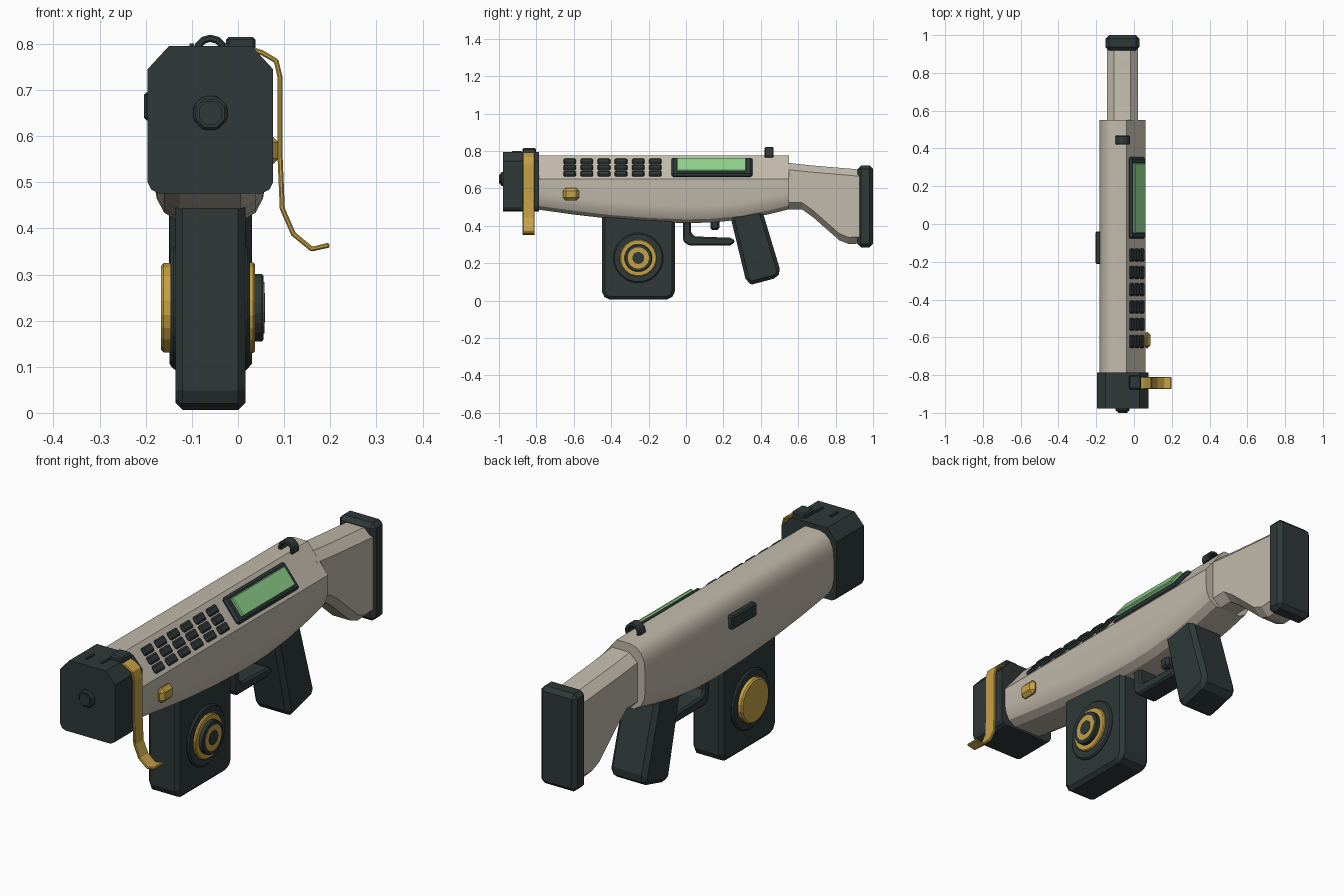
import bpy, bmesh, math
from mathutils import Vector

cube = bpy.data.objects.get("Cube")
if cube:
    bpy.data.objects.remove(cube)


def material(name, rgb):
    m = bpy.data.materials.new(name)
    m.use_nodes = True
    m.diffuse_color = (*rgb, 1)
    m.node_tree.nodes["Principled BSDF"].inputs["Base Color"].default_value = (*rgb, 1)
    return m


BEIGE = material("warm beige", (0.54, 0.49, 0.41))
DARK = material("dark slate", (0.028, 0.04, 0.04))
GOLD = material("brass gold", (0.56, 0.36, 0.06))
GREEN = material("screen green", (0.27, 0.63, 0.26))
MID = -0.06  # centre plane of the body


def loft(name, sections, mat, bevel=0, smooth=30):
    """Skin a list of equal-length point rings and cap both ends."""
    bm = bmesh.new()
    rings = [[bm.verts.new(p) for p in s] for s in sections]
    n = len(rings[0])
    for a, b in zip(rings, rings[1:]):
        for i in range(n):
            j = (i + 1) % n
            bm.faces.new((a[i], a[j], b[j], b[i]))
    bm.faces.new(rings[0])
    bm.faces.new(rings[-1])
    bmesh.ops.recalc_face_normals(bm, faces=bm.faces)
    me = bpy.data.meshes.new(name)
    bm.to_mesh(me)
    bm.free()
    me.materials.append(mat)
    if smooth:
        me.shade_smooth()
        me.set_sharp_from_angle(angle=math.radians(smooth))
    ob = bpy.data.objects.new(name, me)
    bpy.context.collection.objects.link(ob)
    if bevel:
        mod = ob.modifiers.new("edge chamfer", 'BEVEL')
        mod.width = bevel
        mod.segments = 1
        mod.limit_method = 'ANGLE'
        mod.angle_limit = math.radians(40)
    return ob


def prism(name, pts, axis, lo, hi, mat, bevel=0, smooth=0):
    """Extrude a profile: (y, z) points along x, or (x, z) points along y."""
    place = (lambda p, d: (d, p[0], p[1])) if axis == 'x' else (lambda p, d: (p[0], d, p[1]))
    return loft(name, [[place(p, d) for p in pts] for d in (lo, hi)], mat, bevel, smooth)


def box(name, x, y, z, mat, bevel=0):
    return prism(name, [(y[0], z[0]), (y[1], z[0]), (y[1], z[1]), (y[0], z[1])],
                 'x', x[0], x[1], mat, bevel)


def circle(u, v, r, n):
    return [(u + r * math.cos(math.tau * (i + .5) / n),
             v + r * math.sin(math.tau * (i + .5) / n)) for i in range(n)]


def ribbon(name, path, half, y0, y1, mat, bevel=0):
    """Flat strip following an (x, z) path, with depth along y."""
    pts = [Vector(p) for p in path]
    rings = []
    for i, p in enumerate(pts):
        t = (pts[min(i + 1, len(pts) - 1)] - pts[max(i - 1, 0)]).normalized()
        k = Vector((-t.y, t.x)) * half
        a, b = p + k, p - k
        rings.append([(a.x, y0, a.y), (a.x, y1, a.y), (b.x, y1, b.y), (b.x, y0, b.y)])
    return loft(name, rings, mat, bevel, 0)


# Main body: a slanted control panel on one side, a rounded shoulder on the other
def body_section(y, zb):
    pts = [(0.005, zb), (0.038, zb + .02), (0.054, zb + .05), (0.061, zb + .09),
           (0.061, .65), (-.04, .775), (-.11, .775), (-.14, .766), (-.163, .745),
           (-.178, .71), (-.183, .66), (-.183, zb + .09), (-.176, zb + .05),
           (-.16, zb + .02), (-.127, zb)]
    return [(x, y, z) for x, z in pts]


belly = [(-.8, .488), (-.6, .46), (-.4, .437), (-.2, .422), (0, .414),
         (.15, .418), (.3, .434), (.45, .463), (.55, .488)]
loft("body", [body_section(*s) for s in belly], BEIGE)


# Shoulder stock with chamfered edges
def stock_section(y, top, bottom, c):
    w, d = .082, .036
    half = [(w - c, bottom), (w, bottom + d), (w, top - d), (w - c, top)]
    ring = half + [(-x, z) for x, z in reversed(half)]
    return [(MID - .002 + x, y, z) for x, z in ring]


loft("stock", [stock_section(*s) for s in (
    (.53, .738, .488, .038), (.62, .728, .488, .038), (.68, .722, .445, .038),
    (.82, .71, .322, .038), (.87, .706, .302, .038), (.93, .70, .305, .038))], BEIGE, smooth=0)
box("butt_plate", (-.15, .028), (.918, 1.0), (.285, .722), DARK, .018)

# Front cap with its nozzle, ridges and latch
cap = [(-.15, .795), (.03, .795), (.055, .768), (.076, .745), (.076, .5), (.068, .484),
       (.052, .476), (-.172, .476), (-.188, .484), (-.196, .5), (-.196, .745), (-.175, .768)]
prism("front_cap", cap, 'y', -.978, -.785, DARK)
prism("nozzle_collar", circle(MID, .65, .04, 8), 'y', -.992, -.97, DARK, .006)
prism("nozzle_tip", circle(MID, .65, .027, 8), 'y', -1.0, -.98, DARK)
for i, x in enumerate((-.1, -.025)):
    box(f"cap_ridge_{i + 1}", (x - .005, x + .005), (-.93, -.88), (.79, .801), DARK)
box("latch_block", (-.026, .038), (-.875, -.802), (.77, .815), DARK, .006)

# Bent brass lever hanging from the latch
ribbon("cocking_lever", [(.03, .788), (.052, .781), (.083, .763), (.091, .728), (.091, .56),
                         (.096, .443), (.12, .388), (.16, .355), (.198, .364)],
       .0055, -.873, -.81, GOLD, .003)

# Parts on the slanted panel, placed by distance down the slope
down = Vector((.101, -.125)).normalized()
out = Vector((-down.y, down.x))


def panel_part(name, t0, t1, y0, y1, height, mat, bevel):
    top = Vector((-.04, .775))
    corners = [top + down * t + out * h
               for t, h in ((t0, -.01), (t1, -.01), (t1, height), (t0, height))]
    return prism(name, corners, 'y', y0, y1, mat, bevel)


for col in range(6):
    for row in range(3):
        t, y = .042 + row * .042, -.622 + col * .0915
        panel_part(f"key_{col + 1}_{row + 1}", t - .018, t + .018, y - .034, y + .034,
                   .011, DARK, .007)
panel_part("screen_frame", .02, .146, -.078, .355, .016, DARK, .01)
panel_part("screen", .037, .127, -.05, .322, .03, GREEN, .004)

# Sling loop on top
ribbon("sling_loop", [(MID + .03 * math.cos(a), .782 + .03 * math.sin(a))
                      for a in (math.pi * (i - 1) / 6 for i in range(9))],
       .008, .42, .468, DARK, .004)

# Side button and side plate
box("side_button", (.05, .088), (-.658, -.572), (.535, .602), GOLD, .016)
box("side_plate", (-.204, -.17), (-.212, -.04), (.634, .695), DARK, .006)

# Magazine and its round covers
mag = [(-.45, .46), (-.45, .048), (-.437, .02), (-.41, .006), (-.1, .006),
       (-.073, .02), (-.06, .048), (-.06, .46)]
prism("magazine", mag, 'x', -.136, .016, DARK, .016)
DY, DZ = -.255, .228


def disc(name, r, x0, x1, mat, bevel=0):
    return prism(name, circle(DY, DZ, r, 20), 'x', x0, x1, mat, bevel)


disc("magazine_rim", .134, -.146, .026, DARK, .006)
disc("brass_drum", .098, -.167, -.13, GOLD, .006)
disc("brass_ring", .099, .01, .037, GOLD, .004)
disc("dial_ring", .074, .02, .055, DARK, .003)
disc("dial_inlay", .057, .04, .057, GOLD)
disc("dial_hub", .032, .04, .059, DARK)

# Pistol grip
grip = [(.235, .46), (.322, .1), (.352, .086), (.488, .122), (.506, .155), (.405, .49)]
prism("pistol_grip", grip, 'x', -.148, .03, DARK, .028)

# Trigger and its open guard
guard = [(-.015, .44), (-.015, .318), (.012, .295), (.235, .295), (.26, .308),
         (.26, .325), (.235, .336), (.05, .343), (.028, .358), (.028, .44)]
prism("trigger_guard", guard, 'x', -.11, -.01, DARK, .008)
box("trigger", (-.085, -.035), (.13, .178), (.378, .44), DARK, .01)
